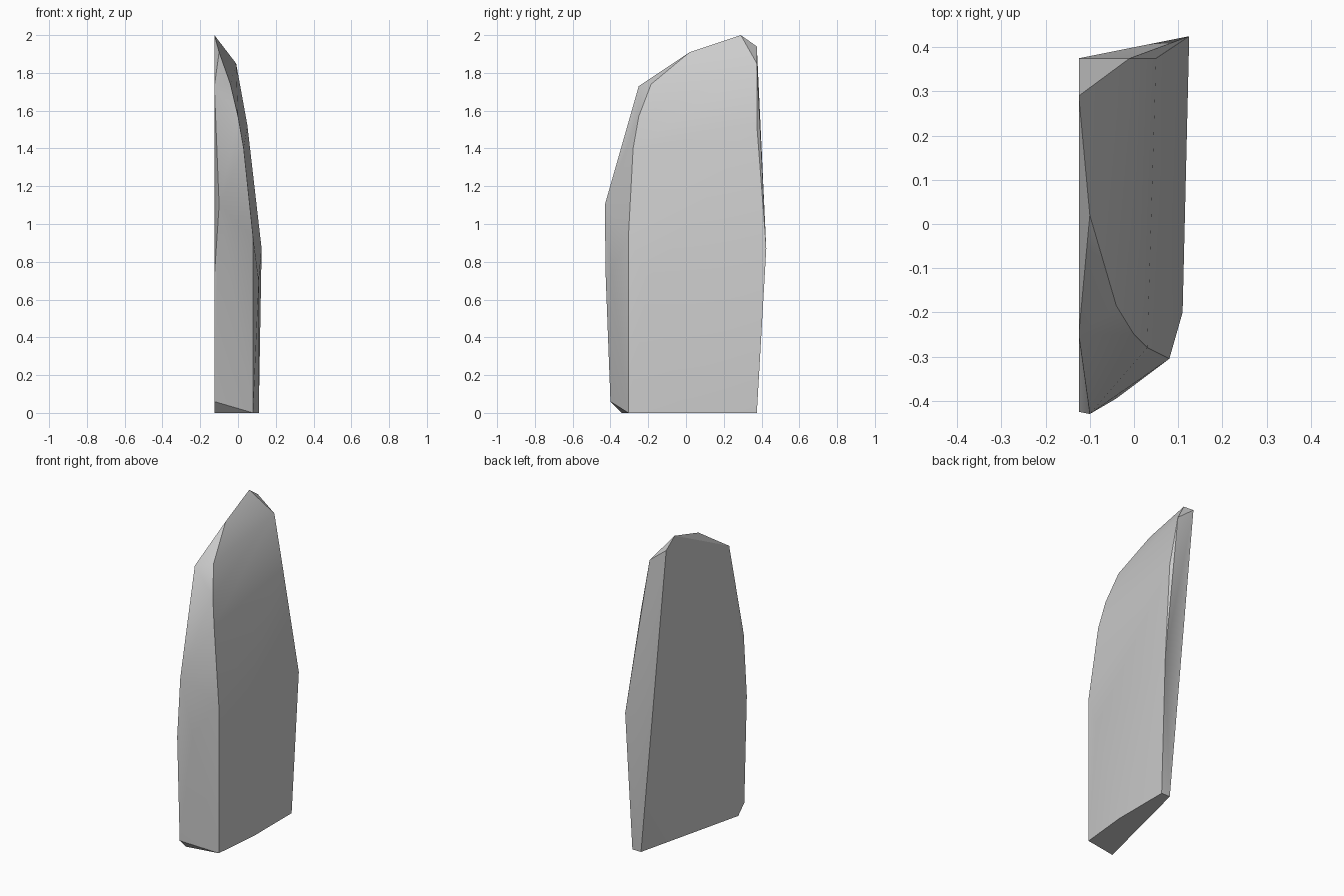
import bpy
import bmesh
import math

# Remove the default cube if the scene has it
default_cube = bpy.data.objects.get("Cube")
if default_cube:
    bpy.data.objects.remove(default_cube, do_unlink=True)


def make_material(name, value):
    """One plain grey, the same in the viewport and in a render."""
    material = bpy.data.materials.new(name)
    material.use_nodes = True
    colour = (value, value, value, 1.0)
    material.diffuse_color = colour
    shader = material.node_tree.nodes["Principled BSDF"]
    shader.inputs["Base Color"].default_value = colour
    shader.inputs["Roughness"].default_value = 0.9
    return material


def convex_stone(name, ridges, material):
    """Wrap a convex skin around the ridge lines of a split stone."""
    mesh = bpy.data.meshes.new(name)
    bm = bmesh.new()
    for ridge in ridges:
        for corner in ridge:
            bm.verts.new(corner)
    result = bmesh.ops.convex_hull(bm, input=bm.verts[:], use_existing_faces=False)
    leftover = {g for g in result["geom_interior"] + result["geom_unused"]
                if isinstance(g, bmesh.types.BMVert)}
    bmesh.ops.delete(bm, geom=list(leftover), context="VERTS")

    # Merge the coplanar triangles into clean facets
    bmesh.ops.dissolve_limit(bm, angle_limit=math.radians(0.5),
                             verts=bm.verts[:], edges=bm.edges[:])
    bmesh.ops.recalc_face_normals(bm, faces=bm.faces[:])
    bm.to_mesh(mesh)
    bm.free()
    mesh.materials.append(material)
    stone = bpy.data.objects.new(name, mesh)
    bpy.context.collection.objects.link(stone)
    return stone


# Flat split side: its base, then up the front rim to the peak
split = -0.125
split_rim = [
    (0.05, 0.375, 0), (split, -0.34, 0), (split, -0.4, 0.06),
    (split, -0.425, 0.72), (-0.1, -0.43, 1.1), (split, -0.25, 1.73),
    (-0.1, 0.02, 1.91), (split, 0.29, 2), (split, 0.375, 1.94),
]

# Front ridge, where the narrow front meets the broad side
front_ridge = [
    (0.08, -0.305, 0), (0.08, -0.305, 0.93), (0.03, -0.28, 1.4),
    (0, -0.25, 1.57), (-0.04, -0.185, 1.74),
]

# Back ridge, from the base over the widest point to the top
back_ridge = [
    (0.11, 0.375, 0), (0.125, 0.425, 0.87),
    (0.05, 0.375, 1.52), (-0.01, 0.375, 1.85),
]

# Slight swellings of the broad side and the front
swellings = [(0.11, 0, 0), (0.11, -0.2, 0.7), (-0.04, -0.395, 0.75)]

stone_grey = make_material("stone grey", 0.6)
stone = convex_stone("standing_stone",
                     [split_rim, front_ridge, back_ridge, swellings], stone_grey)

# Soft shading across shallow facets, crisp main ridges
bpy.ops.object.select_all(action="DESELECT")
stone.select_set(True)
bpy.context.view_layer.objects.active = stone
bpy.ops.object.shade_smooth_by_angle(angle=math.radians(30))
